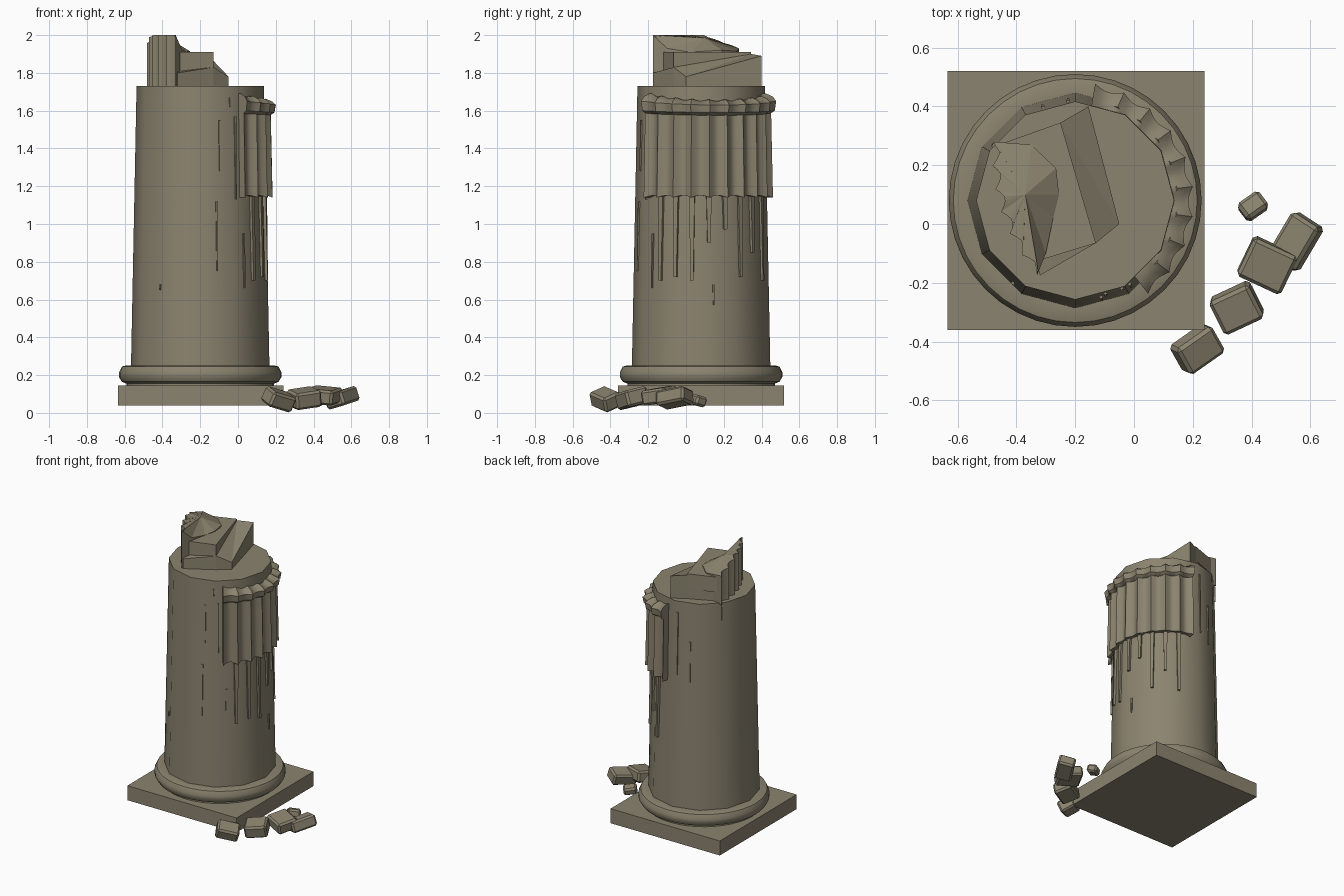
import bpy, bmesh, math
from mathutils import Vector, Matrix

old = bpy.data.objects.get("Cube")
if old:
    bpy.data.objects.remove(old, do_unlink=True)

# One weathered stone colour
stone = bpy.data.materials.new("weathered_stone")
stone.use_nodes = True
COLOUR = (0.26, 0.23, 0.16, 1)
stone.diffuse_color = COLOUR
stone.node_tree.nodes["Principled BSDF"].inputs["Base Color"].default_value = COLOUR

CX, CY = -0.2, 0.08
SHAFT_LOW, SHAFT_HIGH = 0.25, 1.73


def add(name, bm, smooth=True):
    bmesh.ops.recalc_face_normals(bm, faces=bm.faces)
    mesh = bpy.data.meshes.new(name)
    bm.to_mesh(mesh)
    bm.free()
    mesh.materials.append(stone)
    ob = bpy.data.objects.new(name, mesh)
    bpy.context.collection.objects.link(ob)
    if smooth:
        bpy.ops.object.select_all(action='DESELECT')
        ob.select_set(True)
        bpy.context.view_layer.objects.active = ob
        bpy.ops.object.shade_smooth_by_angle(angle=math.radians(35))
    return ob


def polar(deg, r, z):
    a = math.radians(deg)
    return (CX + r * math.cos(a), CY + r * math.sin(a), z)


def loft(name, rings, peak=None, smooth=True):
    """Skin closed rings of points; the top may fan up to a peak point."""
    bm = bmesh.new()
    rows = [[bm.verts.new(p) for p in ring] for ring in rings]
    n = len(rows[0])
    for low, high in zip(rows, rows[1:]):
        for i in range(n):
            j = (i + 1) % n
            bm.faces.new((low[i], low[j], high[j], high[i]))
    bm.faces.new(rows[0][::-1])
    if peak:
        top = bm.verts.new(peak)
        for i in range(n):
            bm.faces.new((rows[-1][i], rows[-1][(i + 1) % n], top))
    else:
        bm.faces.new(rows[-1])
    bmesh.ops.triangulate(bm, faces=[f for f in bm.faces if len(f.verts) > 4])
    return add(name, bm, smooth)


def lathe(name, profile, sides):
    return loft(name, [[polar(360 * i / sides, r, z) for i in range(sides)]
                       for r, z in profile])


def prism(name, tops, base, peak=None):
    return loft(name, [[(x, y, base) for x, y, z in tops], tops], peak, False)


def box(name, size, matrix, bevel=0.0, taper=1.0):
    bm = bmesh.new()
    bmesh.ops.create_cube(bm, size=1)
    for v in bm.verts:
        if v.co.z < 0:
            v.co.y *= taper
        v.co = Vector(a * b for a, b in zip(v.co, size))
    if bevel:
        bmesh.ops.bevel(bm, geom=bm.edges[:], offset=bevel, segments=1, affect='EDGES')
    bm.transform(matrix)
    return add(name, bm, False)


# Plinth, rounded base moulding and tapering shaft
box("plinth", (0.875, 0.88, 0.105), Matrix.Translation((-0.197, CY, 0.0925)))
lathe("base_moulding", [(0.39, 0.14), (0.39, 0.155), (0.415, 0.165), (0.43, 0.19),
                        (0.43, 0.215), (0.415, 0.245), (0.39, 0.252), (0.36, 0.252)], 40)
lathe("shaft", [(0.367, 0.22), (0.337, SHAFT_HIGH)], 12)


def shaft_radius(deg, z):
    t = (z - SHAFT_LOW) / (SHAFT_HIGH - SHAFT_LOW)
    r = 0.366 - 0.029 * t
    return r * math.cos(math.radians(15)) / math.cos(math.radians(deg % 30 - 15))


# Surviving band of concave flutes on the left side
FLUTES, STEPS, START, PITCH = 9, 8, -52, 14.7


def fluted_ring(ridge, depth, z, lift=0.0, wave=0.0):
    n = FLUTES * STEPS
    outer, inner = [], []
    for i in range(n + 1):
        deg = START + PITCH * i / STEPS
        dip = math.sin(math.pi * (i % STEPS) / STEPS)
        height = z + lift * (2 * i / n - 1) ** 2 + wave * dip
        outer.append(polar(deg, ridge - depth * dip, height))
        inner.append(polar(deg, 0.31, height))
    return outer + inner[::-1]


loft("flute_band", [fluted_ring(0.386, 0.028, 1.14, 0, 0.012),
                    fluted_ring(0.376, 0.026, 1.59)])
loft("flute_collar", [fluted_ring(0.372, 0.016, 1.575, 0.01),
                      fluted_ring(0.396, 0.018, 1.59, 0.01),
                      fluted_ring(0.403, 0.018, 1.63, 0.02),
                      fluted_ring(0.385, 0.02, 1.645, 0.03, -0.01),
                      fluted_ring(0.35, 0.01, 1.66, 0.03, -0.01)])


# Worn ridge remnants and thin chips on the shaft
def strip(name, deg, low, high, width, proud, taper=1.0):
    r_low, r_high = shaft_radius(deg, low), shaft_radius(deg, high)
    lean = math.atan2(r_high - r_low, high - low)
    place = (Matrix.Translation(polar(deg, (r_low + r_high) / 2, (low + high) / 2))
             @ Matrix.Rotation(math.radians(deg), 4, 'Z') @ Matrix.Rotation(lean, 4, 'Y'))
    box(name, (2 * proud, width, high - low), place, taper=taper)


for k, low in enumerate([0.70, 0.72, 0.70, 0.90, 0.97, 0.72, 0.85, 0.70], 1):
    strip("ridge_remnant", START + PITCH * k, low, 1.16, 0.028, 0.014, 0.6)
for deg, low, high in [(-75, 0.75, 1.12), (-72, 1.28, 1.55), (-57, 1.13, 1.57),
                       (-62, 1.62, 1.67), (-127, 0.65, 0.68), (11, 0.57, 0.68),
                       (-48, 0.66, 0.95), (94, 1.2, 1.65), (109, 1.15, 1.45),
                       (146, 1.6, 1.72)]:
    strip("shaft_chip", deg, low, high, 0.012, 0.008, 0.5)

# Broken stepped block left on top
prism("lower_break_slab", [(-0.32, -0.175, 1.80), (-0.13, -0.065, 1.83),
                           (-0.05, 0.0, 1.78), (-0.155, 0.40, 1.89),
                           (-0.25, 0.345, 1.90), (-0.44, 0.26, 1.86)], 1.72)
prism("upper_break_block", [(-0.31, -0.12, 1.91), (-0.13, -0.065, 1.91),
                            (-0.25, 0.345, 1.91), (-0.46, 0.27, 1.91)], 1.8)

# Tall fluted fragment with a rough sloping top
crown = []
SCALLOPS, CUTS = 6, 5
for i in range(SCALLOPS * CUTS + 1):
    t = i / (SCALLOPS * CUTS)
    dip = 0.024 * math.sin(math.pi * (i % CUTS) / CUTS)
    x = (1 - t) ** 2 * -0.48 + 2 * t * (1 - t) * -0.50 + t * t * -0.33
    y = (1 - t) ** 2 * 0.28 + 2 * t * (1 - t) * 0.03 + t * t * -0.175
    crown.append((x + dip, y + 0.3 * dip, 1.93 + 0.07 * min(1, 2.5 * t)))
crown += [(-0.30, -0.10, 1.93), (-0.275, 0.02, 1.91), (-0.255, 0.10, 1.915),
          (-0.265, 0.19, 1.92), (-0.35, 0.27, 1.915)]
prism("fluted_fragment", crown, 1.72, (-0.37, 0.10, 1.985))

# Fallen rubble: place, size, tilt in degrees
RUBBLE = [((0.215, -0.425, 0.072), (0.15, 0.11, 0.085), (22, 14, 35)),
          ((0.35, -0.285, 0.078), (0.15, 0.13, 0.09), (12, -8, 25)),
          ((0.453, -0.14, 0.092), (0.165, 0.145, 0.08), (8, 5, -25)),
          ((0.55, -0.06, 0.08), (0.115, 0.175, 0.08), (10, -14, -33)),
          ((0.405, 0.06, 0.066), (0.09, 0.07, 0.055), (-14, 8, 35))]
for place, size, tilt in RUBBLE:
    turn = Matrix.Rotation(math.radians(tilt[2]), 4, 'Z')
    turn = turn @ Matrix.Rotation(math.radians(tilt[1]), 4, 'Y')
    turn = turn @ Matrix.Rotation(math.radians(tilt[0]), 4, 'X')
    box("rubble_stone", size, Matrix.Translation(place) @ turn, bevel=0.012)
